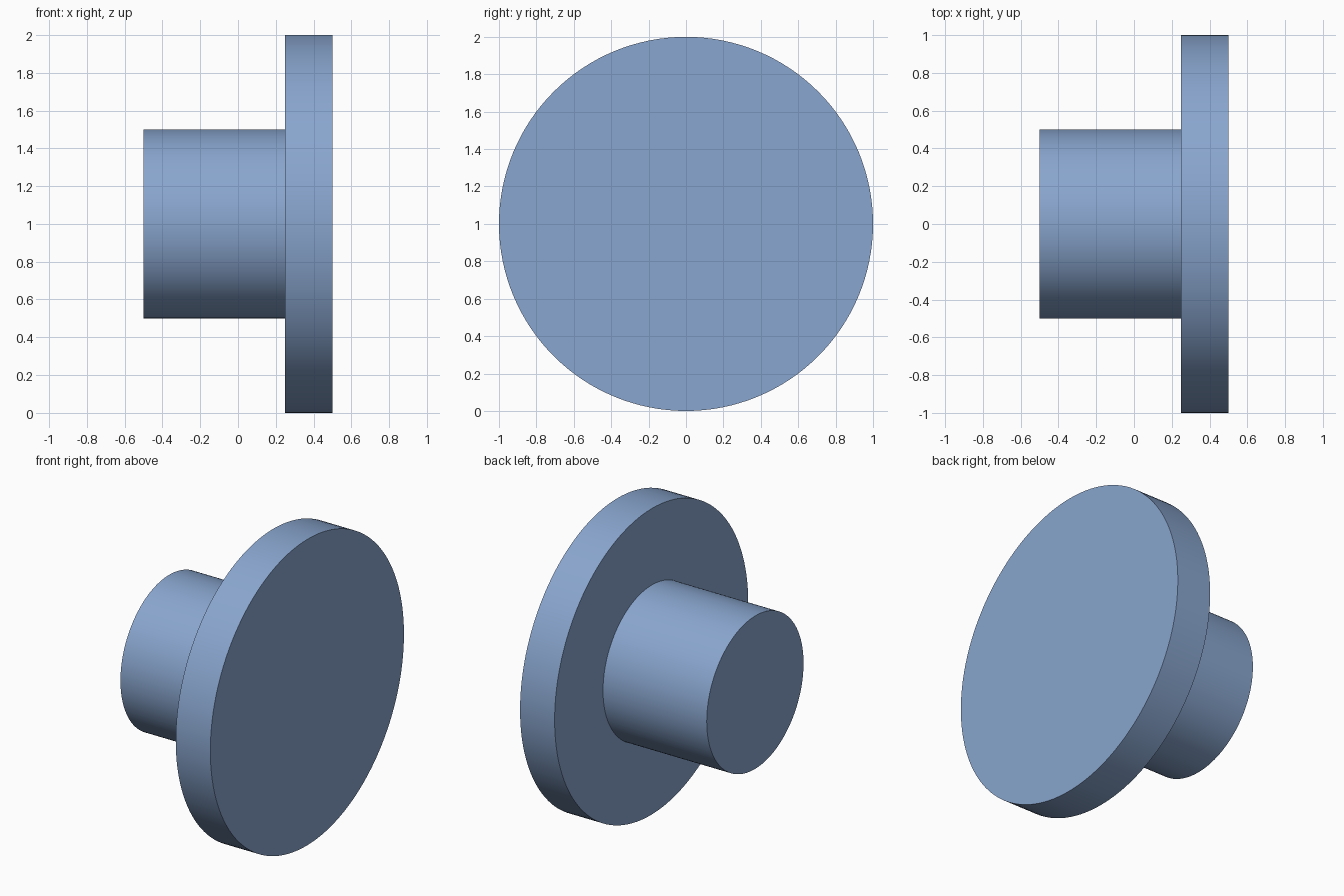
import bpy, bmesh, math
from mathutils import Vector, Matrix

if "Cube" in bpy.data.objects:
    bpy.data.objects.remove(bpy.data.objects["Cube"])

blue = bpy.data.materials.new("steel_blue")
blue.diffuse_color = (0.25, 0.38, 0.62, 1.0)
blue.use_nodes = True
blue.node_tree.nodes["Principled BSDF"].inputs["Base Color"].default_value = blue.diffuse_color

# Half profile of the flanged plug: (x, radius), from stub end to flange face
PROFILE = [(-0.5, 0.0), (-0.5, 0.5), (0.25, 0.5), (0.25, 1.0), (0.5, 1.0), (0.5, 0.0)]
SEGMENTS = 128

bm = bmesh.new()
verts = [bm.verts.new((x, 0, r)) for x, r in PROFILE]
edges = [bm.edges.new(pair) for pair in zip(verts, verts[1:])]

# Revolve the profile around the x axis
bmesh.ops.spin(bm, geom=verts + edges, cent=(0, 0, 0), axis=(1, 0, 0),
               angle=2 * math.pi, steps=SEGMENTS, use_merge=True)
bmesh.ops.remove_doubles(bm, verts=bm.verts, dist=1e-5)
bmesh.ops.recalc_face_normals(bm, faces=bm.faces)
bmesh.ops.translate(bm, verts=bm.verts, vec=(0, 0, 1))

# Smooth round walls, flat end faces with sharp rims
for f in bm.faces:
    f.smooth = abs(f.normal.x) < 0.5
for e in bm.edges:
    e.smooth = e.calc_face_angle(0) < math.radians(30)

mesh = bpy.data.meshes.new("flanged_plug")
bm.to_mesh(mesh)
bm.free()
mesh.materials.append(blue)
plug = bpy.data.objects.new("flanged_plug", mesh)
bpy.context.collection.objects.link(plug)
